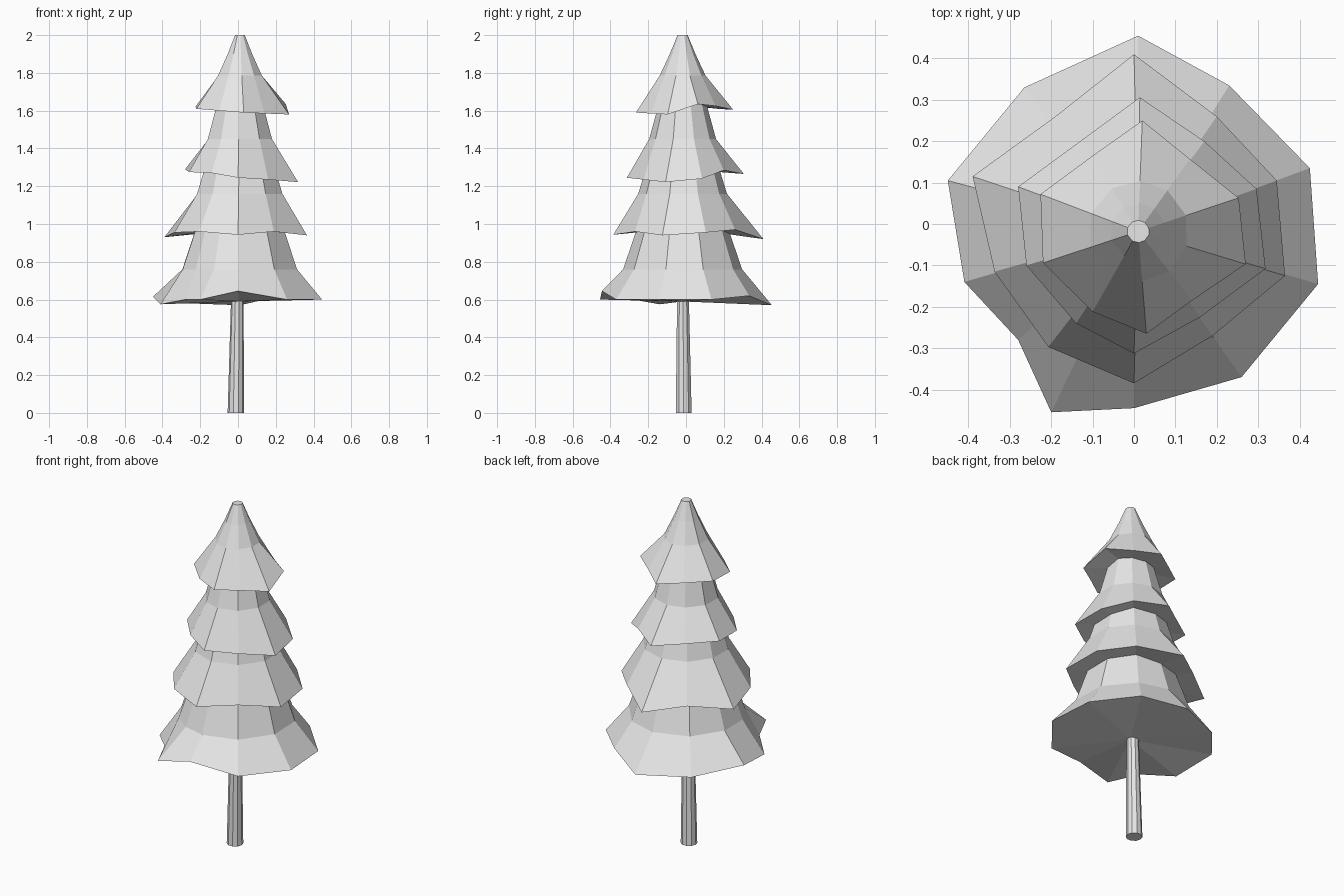
import bpy, bmesh, math

old = bpy.data.objects.get("Cube")
if old:
    bpy.data.objects.remove(old, do_unlink=True)

GREY = (0.8, 0.8, 0.8, 1)
mat = bpy.data.materials.new("plain grey")
mat.use_nodes = True
mat.diffuse_color = GREY
mat.node_tree.nodes["Principled BSDF"].inputs["Base Color"].default_value = GREY

CX, CY = 0.01, -0.018  # axis of the foliage


def finish(bm, name):
    bmesh.ops.recalc_face_normals(bm, faces=bm.faces)
    mesh = bpy.data.meshes.new(name)
    bm.to_mesh(mesh)
    bm.free()
    mesh.materials.append(mat)
    obj = bpy.data.objects.new(name, mesh)
    bpy.context.collection.objects.link(obj)


def bridge(bm, a, b):
    for i in range(len(a)):
        j = (i + 1) % len(a)
        bm.faces.new((a[i], a[j], b[j], b[i]))


def tier(name, rim, rings, under_z):
    """Uneven skirt: rim points, then (radius, z) rings above, fan below."""
    bm = bmesh.new()
    edge = [bm.verts.new(p) for p in rim]
    angles = [math.atan2(y - CY, x - CX) for x, y, z in rim]
    last = edge
    for r, z in rings:
        ring = [bm.verts.new((CX + r * math.cos(a), CY + r * math.sin(a), z))
                for a in angles]
        bridge(bm, last, ring)
        last = ring
    bm.faces.new(last)
    hub = bm.verts.new((CX, CY, under_z))
    for i in range(len(edge)):
        bm.faces.new((edge[i], hub, edge[(i + 1) % len(edge)]))
    finish(bm, name)


# Foliage tiers, rims listed clockwise from the back
tier("bottom_tier", [
    (0.01, 0.455, 0.57), (0.23, 0.335, 0.62), (0.425, 0.135, 0.6),
    (0.445, -0.145, 0.6), (0.26, -0.37, 0.6), (0, -0.445, 0.645),
    (-0.2, -0.455, 0.6), (-0.28, -0.28, 0.6), (-0.41, -0.14, 0.575),
    (-0.45, 0.105, 0.615), (-0.265, 0.33, 0.58)],
    [(0.315, 0.76), (0.24, 0.98)], 0.59)

tier("lower_middle_tier", [
    (0, 0.41, 0.92), (0.2, 0.26, 0.97), (0.345, 0.105, 0.955),
    (0.365, -0.125, 0.94), (0.19, -0.27, 0.96), (0, -0.385, 0.943),
    (-0.207, -0.297, 0.96), (-0.337, -0.115, 0.955), (-0.39, 0.115, 0.93),
    (-0.19, 0.26, 0.95)],
    [(0.235, 1.16), (0.195, 1.29)], 0.98)

tier("upper_middle_tier", [
    (0.014, 0.306, 1.265), (0.17, 0.2, 1.285), (0.296, 0.085, 1.24),
    (0.318, -0.108, 1.222), (0.16, -0.225, 1.235), (0, -0.313, 1.245),
    (-0.14, -0.24, 1.27), (-0.26, -0.1, 1.275), (-0.28, 0.09, 1.29),
    (-0.13, 0.2, 1.275)],
    [(0.177, 1.45), (0.125, 1.64)], 1.29)

tier("top_tier", [
    (0.02, 0.25, 1.605), (0.135, 0.157, 1.625), (0.253, 0.063, 1.635),
    (0.27, -0.097, 1.58), (0.14, -0.185, 1.585), (0.03, -0.265, 1.59),
    (-0.1, -0.212, 1.6), (-0.22, -0.094, 1.61), (-0.226, 0.072, 1.62),
    (-0.1, 0.165, 1.61)],
    [(0.122, 1.785), (0.068, 1.9), (0.027, 2)], 1.64)

# Slightly tapered, leaning trunk
bm = bmesh.new()
loops = []
for x, y, r, z in ((-0.011, -0.012, 0.044, 0), (-0.004, -0.016, 0.033, 0.6)):
    loops.append([bm.verts.new((x + r * math.cos(i * math.tau / 10),
                                y + r * math.sin(i * math.tau / 10), z))
                  for i in range(10)])
    bm.faces.new(loops[-1])
bridge(bm, *loops)
finish(bm, "trunk")
